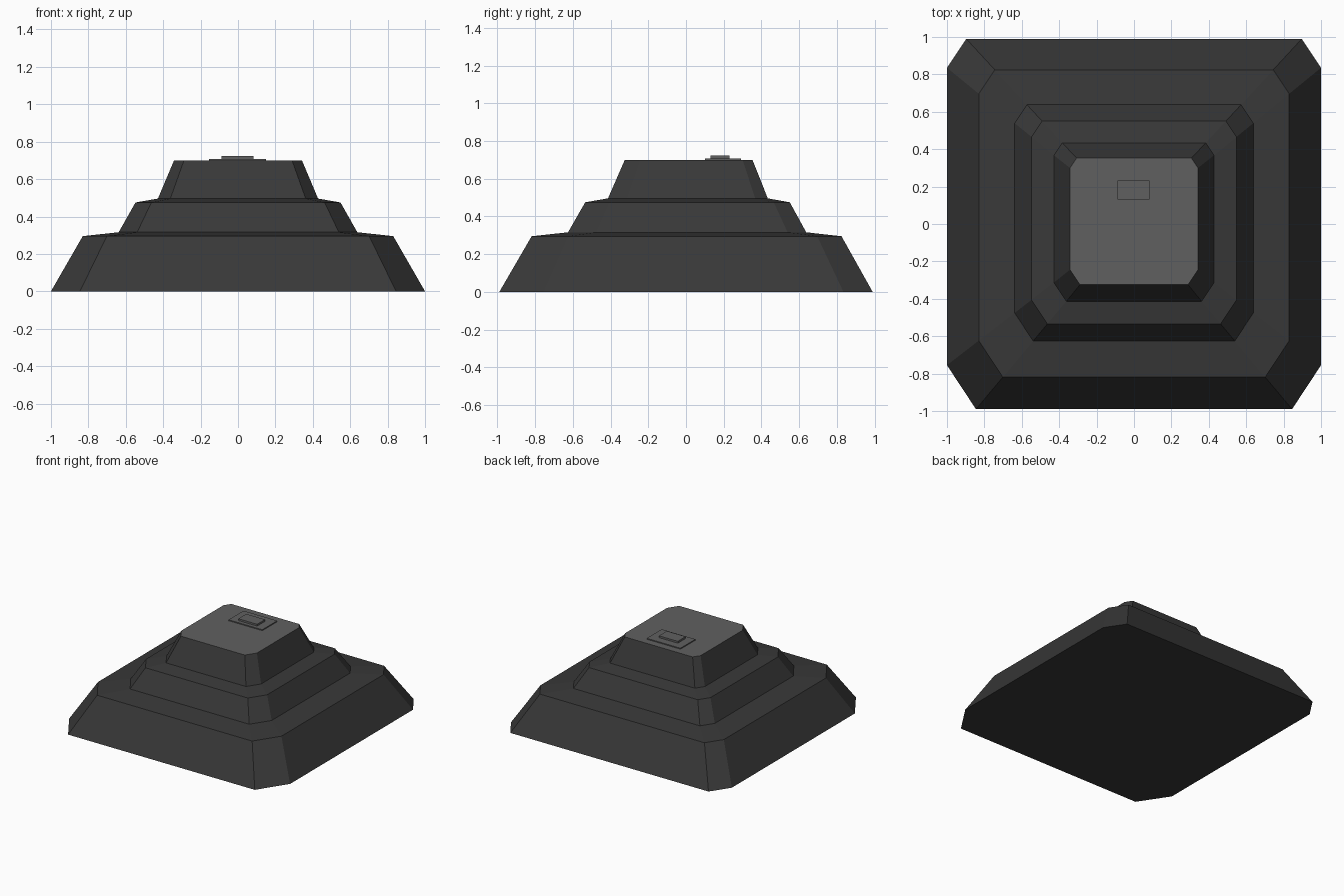
import bpy, bmesh

if "Cube" in bpy.data.objects:
    bpy.data.objects.remove(bpy.data.objects["Cube"])


def material(name, value):
    m = bpy.data.materials.new(name)
    m.diffuse_color = (value, value, value, 1)
    m.use_nodes = True
    m.node_tree.nodes["Principled BSDF"].inputs["Base Color"].default_value = m.diffuse_color
    return m


dark = material("dark grey", 0.040)
light = material("mid grey", 0.118)


def finish(name, bm, mats):
    bmesh.ops.recalc_face_normals(bm, faces=bm.faces)
    me = bpy.data.meshes.new(name)
    bm.to_mesh(me)
    bm.free()
    for m in mats:
        me.materials.append(m)
    ob = bpy.data.objects.new(name, me)
    bpy.context.collection.objects.link(ob)
    return ob


# One half of the clipped-corner outline; corners are cut deeper at the front
HALF = [(0.845, -0.99), (1.0, -0.755), (1.0, 0.835), (0.897, 0.99)]
OUTLINE = HALF + [(-x, y) for x, y in reversed(HALF)]

# Stepped body: outline scale, y shift and height of each level
LEVELS = [(1.0, 0.0, 0.0), (0.83, 0.003, 0.295), (0.638, 0.006, 0.316),
          (0.548, 0.008, 0.475), (0.428, 0.01, 0.496), (0.342, 0.014, 0.70)]
bm = bmesh.new()
rings = [[bm.verts.new((x * s, y * s + dy, z)) for x, y in OUTLINE]
         for s, dy, z in LEVELS]
n = len(OUTLINE)
for a, b in zip(rings, rings[1:]):
    for i in range(n):
        j = (i + 1) % n
        bm.faces.new((a[i], a[j], b[j], b[i]))
bm.faces.new(rings[0])
cap = bm.faces.new(rings[-1])
cap.material_index = 1
finish("stepped_body", bm, [dark, light])


# Raised rectangular plates on the top
def plate(name, x0, x1, y0, y1, z0, z1):
    bm = bmesh.new()
    bmesh.ops.create_cube(bm, size=1)
    for v in bm.verts:
        v.co = (x1 if v.co.x > 0 else x0,
                y1 if v.co.y > 0 else y0,
                z1 if v.co.z > 0 else z0)
    finish(name, bm, [light])


plate("lower_plate", -0.155, 0.15, 0.10, 0.293, 0.695, 0.708)
plate("upper_plate", -0.088, 0.082, 0.13, 0.232, 0.70, 0.723)
